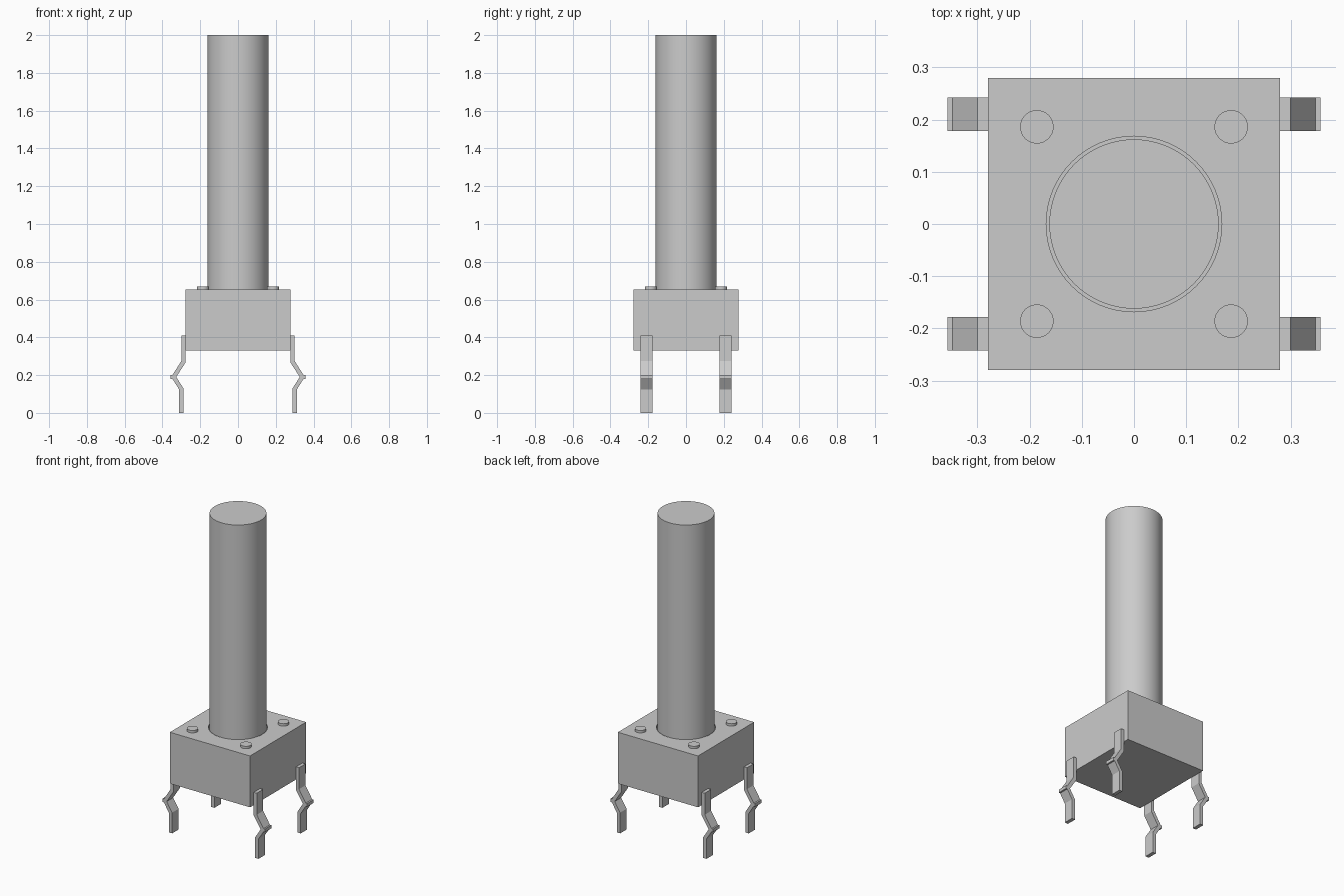
import bpy
import bmesh
import math

cube = bpy.data.objects.get("Cube")
if cube:
    bpy.data.objects.remove(cube, do_unlink=True)

# One plain grey for every part
grey = bpy.data.materials.new("grey")
colour = (0.6, 0.6, 0.6, 1)
grey.use_nodes = True
grey.diffuse_color = colour
grey.node_tree.nodes["Principled BSDF"].inputs["Base Color"].default_value = colour


def finish(name, bm, smooth=False):
    bmesh.ops.recalc_face_normals(bm, faces=bm.faces)
    mesh = bpy.data.meshes.new(name)
    bm.to_mesh(mesh)
    bm.free()
    obj = bpy.data.objects.new(name, mesh)
    bpy.context.collection.objects.link(obj)
    mesh.materials.append(grey)
    if smooth:
        bpy.ops.object.select_all(action='DESELECT')
        obj.select_set(True)
        bpy.context.view_layer.objects.active = obj
        bpy.ops.object.shade_smooth_by_angle(angle=math.radians(30))
    return obj


def box(name, half, z0, z1):
    bm = bmesh.new()
    bmesh.ops.create_cube(bm, size=1)
    bmesh.ops.scale(bm, vec=(2 * half, 2 * half, z1 - z0), verts=bm.verts)
    bmesh.ops.translate(bm, vec=(0, 0, (z0 + z1) / 2), verts=bm.verts)
    return finish(name, bm)


def cylinder(name, x, y, radius, z0, z1, sides=64):
    bm = bmesh.new()
    bmesh.ops.create_cone(bm, cap_ends=True, segments=sides, radius1=radius,
                          radius2=radius, depth=z1 - z0)
    bmesh.ops.translate(bm, vec=(x, y, (z0 + z1) / 2), verts=bm.verts)
    return finish(name, bm, smooth=True)


# Housing with a narrow round well for the plunger
housing = box("housing", 0.279, 0.33, 0.653)
cutter = cylinder("well_cutter", 0, 0, 0.168, 0.60, 0.80)
cutter.hide_render = True
cutter.hide_viewport = True
well = housing.modifiers.new("well", 'BOOLEAN')
well.operation = 'DIFFERENCE'
well.solver = 'EXACT'
well.object = cutter

# Plunger
cylinder("plunger", 0, 0, 0.162, 0.59, 2.0)

# Kinked side pins, extruded along y, and the rivets on the housing
pin_profile = [(0.279, 0.41), (0.30, 0.41), (0.30, 0.275), (0.347, 0.20),
               (0.357, 0.20), (0.357, 0.18), (0.347, 0.18), (0.312, 0.125),
               (0.312, 0), (0.289, 0), (0.289, 0.13), (0.327, 0.19),
               (0.279, 0.265)]
for sx, side in ((1, "left"), (-1, "right")):
    for sy, end in ((-1, "front"), (1, "back")):
        bm = bmesh.new()
        face = bm.faces.new([bm.verts.new((sx * x, sy * 0.21 - 0.032, z))
                             for x, z in pin_profile])
        new = bmesh.ops.extrude_face_region(bm, geom=[face])["geom"]
        bmesh.ops.translate(bm, vec=(0, 0.064, 0),
                            verts=[v for v in new if isinstance(v, bmesh.types.BMVert)])
        finish(f"pin_{end}_{side}", bm)
        cylinder(f"rivet_{end}_{side}", sx * 0.186, sy * 0.186, 0.032, 0.64, 0.668, 32)
